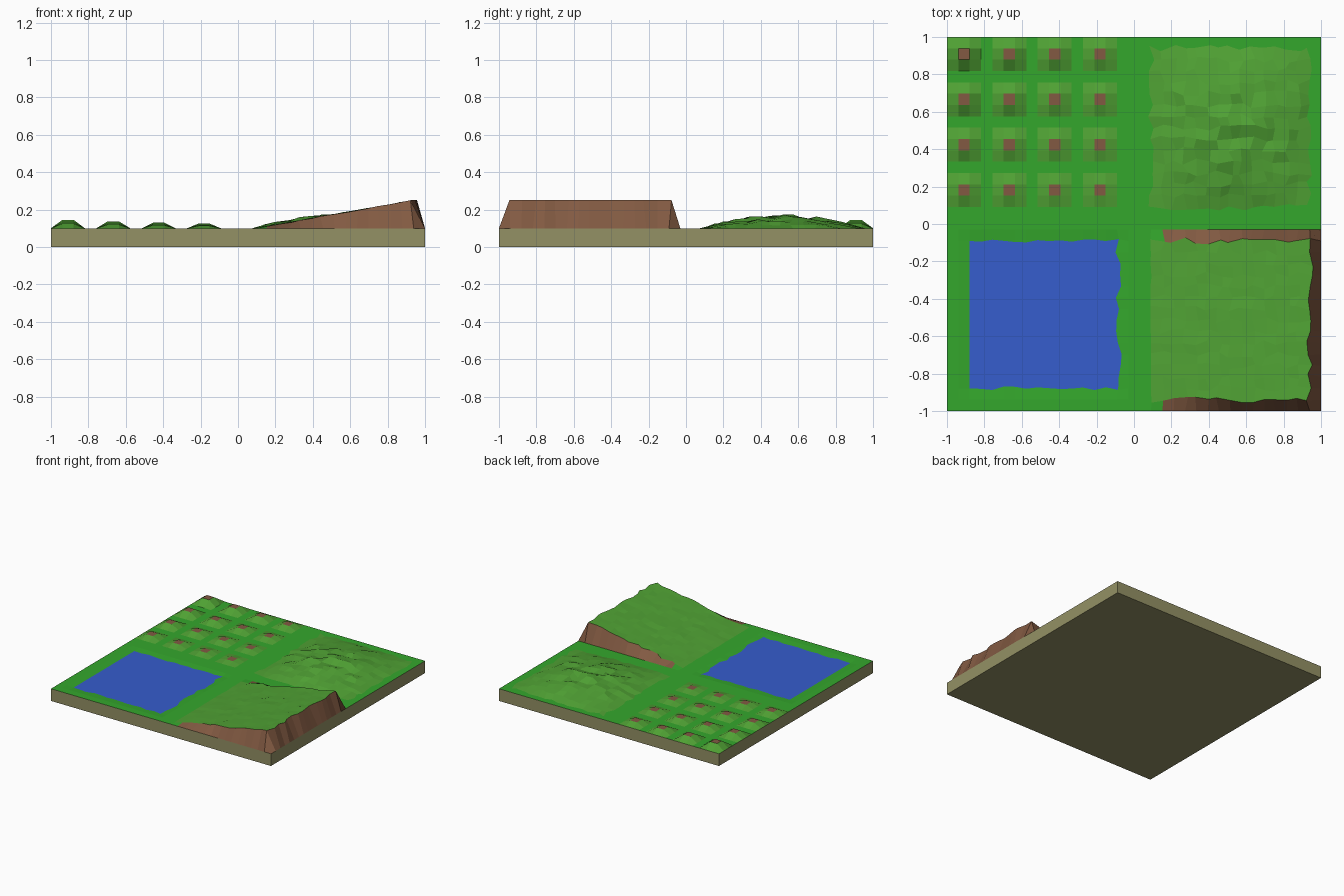
import bpy, bmesh, math, random

if "Cube" in bpy.data.objects:
    bpy.data.objects.remove(bpy.data.objects["Cube"])

random.seed(4)
N = 33                 # terrain cells per side
STEP = 2 / N
GROUND = 0.10


def material(name, rgb):
    lin = [((c / 255 + 0.055) / 1.055) ** 2.4 for c in rgb]
    m = bpy.data.materials.new(name)
    m.diffuse_color = (*lin, 1)
    m.use_nodes = True
    m.node_tree.nodes["Principled BSDF"].inputs["Base Color"].default_value = m.diffuse_color
    return m


grass = material("grass_green", (52, 167, 44))
hill = material("hill_green", (80, 162, 52))
water = material("water_blue", (54, 93, 205))
earth = material("earth_brown", (130, 90, 66))
stone = material("base_olive", (148, 145, 101))


def finish(bm, name, mats):
    bmesh.ops.recalc_face_normals(bm, faces=bm.faces)
    me = bpy.data.meshes.new(name)
    bm.to_mesh(me)
    bm.free()
    for m in mats:
        me.materials.append(m)
    ob = bpy.data.objects.new(name, me)
    bpy.context.collection.objects.link(ob)


MOUNDS = (1, 5, 9, 13)                 # cell columns counted from the outer corner


def vertex(i, j):
    """Position of terrain grid point (column i, row j)."""
    x, y, z = -1 + i * STEP, -1 + j * STEP, GROUND
    jx, jy = random.uniform(-.018, .018), random.uniform(-.018, .018)
    if 18 <= i <= 32 and 1 <= j <= 15:             # ramp
        z += 0.15 * (i - 18) / 14
        x += jx if i > 18 else jx * .3
        y += jy
    elif 18 <= i <= 32 and 18 <= j <= 32:          # rolling hills
        u, v = (i - 18) / 14, (j - 18) / 14
        bump = (math.sin(math.pi * u) * math.sin(math.pi * v)) ** 0.8
        z += 0.08 * bump * random.uniform(.6, .98)
        x += jx
        y += jy
    elif 2 <= i <= 15 and 2 <= j <= 15:            # lake
        z = 0.095
        if i > 2:
            x += jx if i == 15 else 0
            y += jy * .6 if j in (2, 15) else 0
            if i == 15:
                x += .01
    elif i < 16 and j > 16:                        # planted mounds
        for a, ci in enumerate(MOUNDS):
            for b, k in enumerate(MOUNDS):
                if i in (ci, ci + 1) and N - j in (k, k + 1):
                    z += 0.045 * 0.82 ** (a + b)
    return x, y, z


def cell_material(i, j):
    """Colour of terrain cell by region."""
    if i >= 19 and j <= 15 and (i == 32 or j in (0, 15)):
        return 3                                   # cliff faces
    if 18 <= i <= 31 and (1 <= j <= 14 or 18 <= j <= 31):
        return 1                                   # ramp top and hills
    if 2 <= i <= 14 and 2 <= j <= 14:
        return 2                                   # lake
    if i <= 14 and j >= 18:
        di = min(abs(i - c) for c in MOUNDS)
        dj = min(abs(N - 1 - j - c) for c in MOUNDS)
        if di == 0 and dj == 0:
            return 3                               # mound tops
        if di <= 1 and dj <= 1:
            return 1                               # mound sides
    return 0


# terrain surface
bm = bmesh.new()
pts = [[bm.verts.new(vertex(i, j)) for j in range(N + 1)] for i in range(N + 1)]
for i in range(N):
    for j in range(N):
        q = (pts[i][j], pts[i + 1][j], pts[i + 1][j + 1], pts[i][j + 1])
        idx = cell_material(i, j)
        bm.faces.new(q).material_index = idx
for f in bm.faces:
    f.normal_update()
me = bpy.data.meshes.new("terrain")
bm.to_mesh(me)
bm.free()
for m in (grass, hill, water, earth):
    me.materials.append(m)
bpy.context.collection.objects.link(bpy.data.objects.new("terrain", me))

# base slab, open at the top where the terrain closes it
bm = bmesh.new()
bmesh.ops.create_cube(bm, size=2)
for v in bm.verts:
    v.co.z = GROUND if v.co.z > 0 else 0
bm.normal_update()
bmesh.ops.recalc_face_normals(bm, faces=bm.faces)
top = [f for f in bm.faces if f.normal.z > .9]
bmesh.ops.delete(bm, geom=top, context='FACES_ONLY')
me = bpy.data.meshes.new("base_slab")
bm.to_mesh(me)
bm.free()
me.materials.append(stone)
bpy.context.collection.objects.link(bpy.data.objects.new("base_slab", me))
